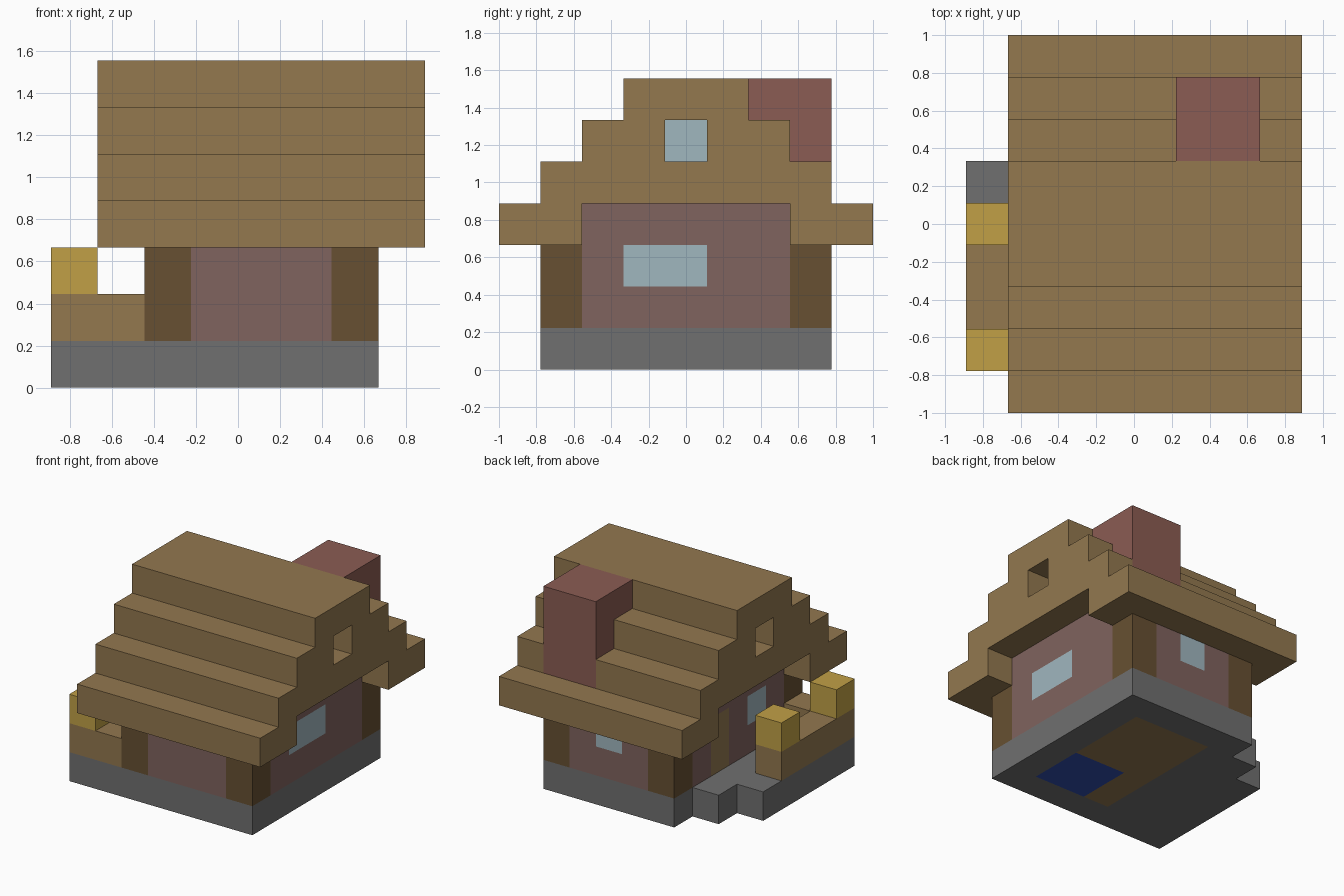
import bpy, bmesh, math
from mathutils import Vector
from itertools import product

cube = bpy.data.objects.get("Cube")
if cube:
    bpy.data.objects.remove(cube, do_unlink=True)

UNIT = 2 / 9                      # size of one building block
OFFSET = Vector((-4, -4.5, 0))    # centres the block grid


def material(name, rgb):
    lin = [((c / 255 + 0.055) / 1.055) ** 2.4 for c in rgb]
    m = bpy.data.materials.new(name)
    m.use_nodes = True
    m.diffuse_color = (*lin, 1)
    bsdf = m.node_tree.nodes["Principled BSDF"]
    bsdf.inputs["Base Color"].default_value = (*lin, 1)
    bsdf.inputs["Roughness"].default_value = 0.9
    return m


stone = material("stone grey", (112, 112, 112))
plank = material("plank brown", (147, 120, 79))
timber = material("dark timber", (103, 80, 50))
plaster = material("dusty pink plaster", (128, 99, 94))
brick = material("brick red", (139, 92, 83))
glass = material("pale blue glass", (160, 183, 191))
straw = material("straw yellow", (193, 160, 70))
rug_blue = material("rug blue", (48, 78, 175))

parts = {"foundation": stone, "floor": plank, "rug": rug_blue, "walls": plaster,
         "corner_posts": timber, "door": plank, "windows": glass, "porch_rail": plank,
         "porch_lamps": straw, "roof": plank, "gable_windows": glass, "chimney": brick}
cells = {}


def box(part, x, y, z):
    """Fill a block range; later parts replace earlier ones, None clears."""
    for c in product(range(*x), range(*y), range(*z)):
        if part:
            cells[c] = part
        else:
            cells.pop(c, None)


# stone base with stepped porch corner, floor and rug let into it
box("foundation", (2, 7), (1, 8), (0, 1))
box("foundation", (1, 2), (1, 7), (0, 1))
box("foundation", (0, 1), (1, 6), (0, 1))
box("floor", (3, 6), (2, 7), (0, 1))
box("rug", (4, 6), (2, 4), (0, 1))

# stepped roof
for i in range(4):
    box("roof", (1, 8), (i, 9 - i), (3 + i, 4 + i))

# walls, with the gable overhangs opened below the roof
box("walls", (2, 7), (1, 8), (1, 3))
box(None, (1, 8), (2, 7), (3, 4))
box("walls", (2, 7), (2, 7), (3, 4))
for x, y in product((2, 6), (1, 7)):
    box("corner_posts", (x, x + 1), (y, y + 1), (1, 3))

# openings
box("door", (2, 3), (5, 6), (1, 3))
box("windows", (6, 7), (3, 5), (2, 3))
box("windows", (2, 3), (3, 4), (2, 3))
box("windows", (4, 5), (7, 8), (2, 3))
for outer, inner in ((1, 2), (7, 6)):
    box(None, (outer, outer + 1), (4, 5), (5, 6))
    box("gable_windows", (inner, inner + 1), (4, 5), (5, 6))

# porch
box("porch_rail", (0, 1), (1, 5), (1, 2))
box("porch_rail", (1, 2), (1, 2), (1, 2))
for y in (1, 4):
    box("porch_lamps", (0, 1), (y, y + 1), (2, 3))

box("chimney", (5, 7), (6, 8), (4, 7))


def build(part):
    """Outer faces of one part's blocks, merged into flat panels."""
    bm = bmesh.new()
    for c in (c for c, p in cells.items() if p == part):
        for axis, side in product(range(3), (-1, 1)):
            n = Vector((0, 0, 0))
            n[axis] = side
            if tuple(int(a + b) for a, b in zip(c, n)) in cells:
                continue
            u, v = Vector((0, 0, 0)), Vector((0, 0, 0))
            u[(axis + 1) % 3] = 0.5
            v[(axis + 2) % 3] = 0.5 * side
            mid = Vector(c) + Vector((0.5, 0.5, 0.5)) + n / 2 + OFFSET
            corners = (mid - u - v, mid + u - v, mid + u + v, mid - u + v)
            bm.faces.new([bm.verts.new(p * UNIT) for p in corners])
    bmesh.ops.remove_doubles(bm, verts=bm.verts[:], dist=0.001)
    bmesh.ops.dissolve_limit(bm, angle_limit=math.radians(1),
                             verts=bm.verts[:], edges=bm.edges[:])
    mesh = bpy.data.meshes.new(part)
    bm.to_mesh(mesh)
    bm.free()
    mesh.materials.append(parts[part])
    bpy.context.collection.objects.link(bpy.data.objects.new(part, mesh))


for part in parts:
    build(part)
